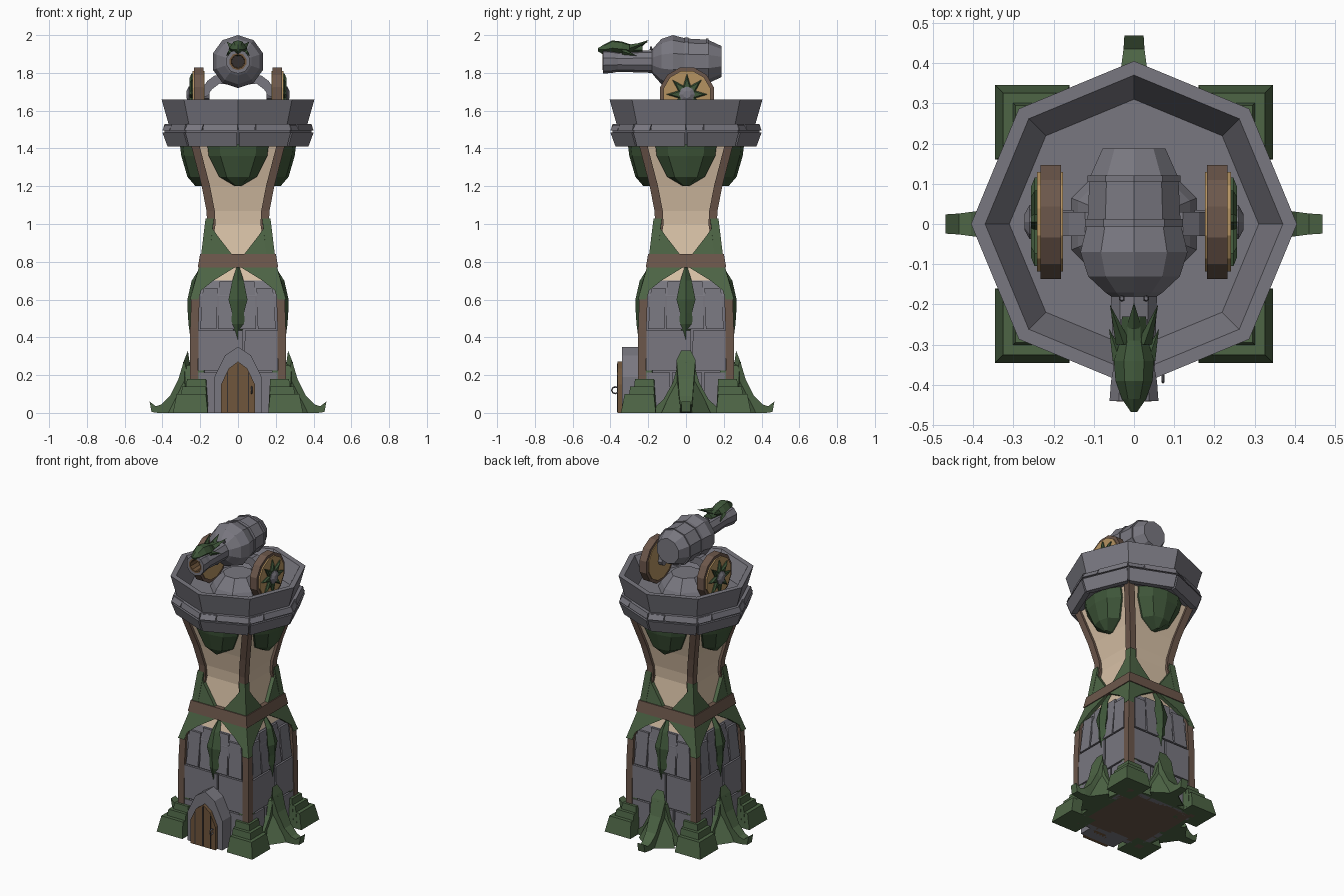
import bpy, bmesh, math
from mathutils import Vector, Matrix

if "Cube" in bpy.data.objects:
    bpy.data.objects.remove(bpy.data.objects["Cube"])

def mat(name, r, g, b):
    m = bpy.data.materials.new(name)
    m.diffuse_color = (r, g, b, 1)
    m.use_nodes = True
    m.node_tree.nodes["Principled BSDF"].inputs["Base Color"].default_value = m.diffuse_color
    return m

GREY = mat("grey_stone", .19, .185, .215)
DARK = mat("dark_gap", .035, .03, .03)
CREAM = mat("cream_plaster", .68, .53, .38)
GREEN = mat("leaf_green", .075, .13, .06)
DEEP = mat("deep_green", .05, .095, .042)
BROWN = mat("beam_brown", .15, .095, .07)
DOOR = mat("door_brown", .16, .092, .045)
TAN = mat("tan_wood", .46, .29, .12)

ALL = (0, 1, 2, 3)      # quarter turns: front, right, back, left
SIDES = (1, 2, 3)

def make(name, parts, mats, turns=(0,), rule=None):
    """Join (verts, faces) parts, repeated in quarter turns, into one object."""
    mats = mats if isinstance(mats, list) else [mats]
    bm = bmesh.new()
    for k in turns:
        rot = Matrix.Rotation(k * math.pi / 2, 3, 'Z')
        for verts, faces in parts:
            vs = [bm.verts.new(rot @ Vector(v)) for v in verts]
            for f in faces:
                bm.faces.new([vs[i] for i in f])
    bmesh.ops.recalc_face_normals(bm, faces=bm.faces)
    if rule:
        for f in bm.faces:
            f.material_index = rule(f.calc_center_median())
    me = bpy.data.meshes.new(name)
    bm.to_mesh(me)
    bm.free()
    for m in mats:
        me.materials.append(m)
    ob = bpy.data.objects.new(name, me)
    bpy.context.collection.objects.link(ob)
    return ob

def loft(rings, caps=True):
    n = len(rings[0])
    verts = [v for r in rings for v in r]
    faces = [(i*n+j, i*n+(j+1) % n, (i+1)*n+(j+1) % n, (i+1)*n+j)
             for i in range(len(rings)-1) for j in range(n)]
    if caps:
        faces += [tuple(range(n)), tuple(range(len(verts)-n, len(verts)))]
    return verts, faces

def circle(r, n, axis, at, c=(0, 0, 0), start=0.0):
    out = []
    for i in range(n):
        a = start + 2 * math.pi * i / n
        p, q = r * math.sin(a), r * math.cos(a)
        out.append({'x': (at, c[1]+p, c[2]+q), 'y': (c[0]+p, at, c[2]+q),
                    'z': (c[0]+p, c[1]+q, at)}[axis])
    return out

def lathe(profile, n, axis, c=(0, 0, 0), start=0.0):
    return loft([circle(r, n, axis, t, c, start) for r, t in profile])

def slab(pts, y0, y1):
    """Outline in (x, z) pushed from y0 to y1."""
    return loft([[(u, y0, z) for u, z in pts], [(u, y1, z) for u, z in pts]])

def mirror(part):
    return [part, ([(-x, y, z) for x, y, z in part[0]], part[1])]

# Tower half-width at each height
P = [(0, .24), (.45, .236), (.62, .23), (.70, .205), (.78, .18), (1.0, .146),
     (1.07, .15), (1.2, .175), (1.45, .24)]

def half(z):
    for (a, ra), (b, rb) in zip(P, P[1:]):
        if z <= b:
            return ra + (rb - ra) * (z - a) / (b - a)
    return P[-1][1]

def plate(pts, off):
    return loft([[(u, -half(z) - off, z) for u, z in pts],
                 [(u, -half(z) + .02, z) for u, z in pts]])

def square(h, z, cx=0, cy=0):
    return [(cx-h, cy-h, z), (cx+h, cy-h, z), (cx+h, cy+h, z), (cx-h, cy+h, z)]

# Square waisted tower: stone below, plaster above, wooden underside
make("tower_body", [loft([square(h, z) for z, h in P])], [GREY, CREAM, BROWN],
     rule=lambda c: 2 if c.z < .01 else (1 if c.z > .70 else 0))
make("corner_beams", [loft([square(.022, z, h-.005, h-.005) for z, h in P])], BROWN, ALL)

# Stone blocks
rows = [(.0, .215, [-.215, -.08, .09, .215]), (.225, .435, [-.215, .03, .215]),
        (.445, .695, [-.205, -.11, -.01, .1, .205])]
blocks = []
for z0, z1, cuts in rows:
    for a, b in zip(cuts, cuts[1:]):
        k = .93 if z1 > .6 else 1
        drop = .035 if z1 > .6 and max(abs(a), abs(b)) > .15 else 0
        blocks.append(plate([(a+.005, z0), (b-.005, z0), ((b-.006)*k, z1-drop), ((a+.006)*k, z1-drop)], .014))
make("stone_blocks", blocks, GREY, ALL)

# Green cloth wrapped round the corners, with belt and hanging leaves
def edge(z):
    return half(z) + .024
drape = [plate([(.025, .83), (edge(.83), .83), (edge(1.03), 1.03), (.11, .94)], .024),
         plate([(0, .78), (edge(.78), .78), (edge(.60), .60), (.13, .70)], .024)]
make("corner_drapes", [q for d in drape for q in mirror(d)], GREEN, ALL)
make("belt", [loft([square(half(z)+.03, z) for z in (.77, .84)])], BROWN)
leaf = [(.77, .008, .2), (.70, .03, .245), (.60, .05, .268), (.53, .032, .266),
        (.47, .036, .262), (.38, .003, .25)]
make("hanging_leaves", [loft([[(-w, -d+.018, z), (0, -d, z), (w, -d+.018, z), (0, -.2, z)]
                              for z, w, d in leaf])], DEEP, ALL)

# Faceted green bowls under the crown
bowl = [(1.44, .165, .31), (1.36, .155, .3), (1.25, .10, .268), (1.2, .015, .225)]
make("crown_brackets", [loft([[(-w, -half(z)+.03, z), (-w, -half(z)-.01, z), (-w*.6, -f*.95, z), (0, -f, z),
                               (w*.6, -f*.95, z), (w, -half(z)-.01, z), (w, -half(z)+.03, z)]
                              for z, w, f in bowl])], DEEP, ALL)

# Stepped corner feet
steps = [(.16, .345, .335, .10), (.16, .315, .31, .14), (.16, .29, .285, .18), (.17, .268, .265, .225)]
feet = []
for a, b, t, z in steps:
    t = b - .02
    feet.append(loft([[(a, a, 0), (b, a, 0), (b, b, 0), (a, b, 0)],
                      [(a, a, z), (t, a+.01, z), (t, t, z), (a+.01, t, z)]]))
make("corner_feet", feet, GREEN, ALL)

# Curled roots on the three sides without a door
root = [(.265, .33, .025, .1), (.285, .28, .05, .08), (.315, .18, .042, 0), (.36, .09, .036, 0),
        (.405, .045, .03, 0), (.435, .035, .026, 0), (.468, .06, .024, .03)]
ridge = []
for i, (d, z, w, _) in enumerate(root):
    low = max(0, z - .07)
    back = d - .01 if i > 3 else .22
    ridge.append([(-w, -d, z), (w, -d, z), (w, -back, 0 if i < 6 else .005), (-w, -back, 0 if i < 6 else .005)])
wing = [(0, .27), (.045, .25), (.07, .16), (.12, .07), (.2, .0), (0, 0)]
wing_part = loft([[(u, -.29 + u*.15, z) for u, z in wing], [(u, -.22, z) for u, z in wing]])
spur = loft([[(.03, -.28, .2), (.04, -.24, .2), (.03, -.23, .2)],
             [(.03, -.37, 0), (.13, -.3, 0), (.03, -.23, 0)]])
make("side_roots", [loft(ridge)] + mirror(wing_part) + mirror(spur), GREEN, SIDES)

# Doorway
def arch(w, s, m, t):
    return [(-w, 0), (w, 0), (w, s), (w*.55, m), (0, t), (-w*.55, m), (-w, s)]
make("door_frame", [slab(arch(.125, .19, .305, .35), -.34, -.2)], GREY)
make("door", [slab(arch(.09, .15, .235, .272), -.362, -.25)], DOOR)
make("door_grooves", [slab([(x-.003, .005), (x+.003, .005), (x+.003, t), (x-.003, t)], -.365, -.355)
                      for x, t in ((-.055, .215), (0, .262), (.055, .215))], DARK)
bpy.ops.mesh.primitive_torus_add(major_segments=8, minor_segments=4, major_radius=.018, minor_radius=.004,
                                 location=(.072, -.375, .12), rotation=(0, math.pi/2, 0))
bpy.context.object.name = "door_handle"
bpy.context.object.data.materials.append(GREY)

# Octagonal crown with a sunken floor
make("crown_ledge", [lathe([(.22, 1.42), (.365, 1.42), (.39, 1.49), (.38, 1.53), (.33, 1.53)], 8, 'z')], GREY)
make("crown_wall", [lathe([(.33, 1.50), (.365, 1.52), (.405, 1.66), (.37, 1.66), (.31, 1.545)], 8, 'z')], GREY)
bricks = []
for i in range(8):
    a0, a1 = i*math.pi/4, (i+1)*math.pi/4
    p, q = Vector((math.sin(a0), math.cos(a0), 0)), Vector((math.sin(a1), math.cos(a1), 0))
    for s, e, z0, z1, r0, r1 in ((.02, .98, 1.41, 1.485, .375, .403), (.01, .66, 1.495, 1.53, .40, .39),
                                 (.68, .99, 1.495, 1.525, .403, .385)):
        u, v = p.lerp(q, s), p.lerp(q, e)
        up = lambda w, r, z: tuple(w*r + Vector((0, 0, z)))
        bricks.append(loft([[up(u, r0, z0), up(v, r0, z0), up(v, .34, z0), up(u, .34, z0)],
                            [up(u, r1, z1), up(v, r1, z1), up(v, .34, z1), up(u, .34, z1)]]))
make("crown_bricks", bricks, GREY)

# Gun mount: pedestal, curved arms, axle
make("pedestal", [lathe([(.17, 1.54), (.15, 1.58), (.09, 1.65)], 8, 'z', start=math.pi/8)], GREY)
arm = [(.06, 1.76), (.11, 1.765), (.15, 1.735), (.175, 1.70), (.2, 1.69)]
make("mount_arms", mirror(loft([[(x-.012, -.03, z-.022), (x-.012, .03, z-.022), (x+.012, .03, z+.022),
                                 (x+.012, -.03, z+.022)] for x, z in arm])), GREY)
WC = (0, .005, 1.686)
make("axle_hubs", mirror(lathe([(.03, .15), (.03, .24), (.042, .24), (.042, .26), (.02, .272)], 8, 'x', WC)), GREY)

# Wheels with green star ornaments
make("wheel_rims", mirror(lathe([(.147, .182), (.147, .232)], 12, 'x', WC, math.pi/12)), BROWN)
make("wheel_faces", mirror(lathe([(.128, .177), (.128, .241)], 12, 'x', WC, math.pi/12)), TAN)
def star(x, k):
    pts = []
    for i in range(16):
        a, r = i*math.pi/8, (.11 if i % 2 == 0 else .05)*k
        pts.append((x, WC[1]+r*math.sin(a), WC[2]+r*math.cos(a)))
    return pts
make("wheel_stars", mirror(loft([star(.238, 1), star(.247, 1), star(.256, .8)])), DEEP)

# Cannon: lathed along y with a bored muzzle
C = (0, 0, 1.86)
make("cannon_barrel", [lathe([(.036, -.32), (.04, -.44), (.064, -.44), (.06, -.39), (.054, -.36), (.06, -.18),
                              (.075, -.17), (.12, -.13), (.14, -.07), (.122, .0), (.116, .115),
                              (.082, .188)], 10, 'y', C)],
     [GREY, DARK], rule=lambda c: 1 if c.y < -.315 and c.y > -.325 else 0)
make("cannon_bands", [lathe([(.115, -.008), (.128, -.008), (.128, .012), (.115, .012)], 10, 'y', C),
                      lathe([(.1, .105), (.121, .105), (.121, .12), (.1, .12)], 10, 'y', C)], GREY)
make("muzzle_liner", [loft([circle(r, 10, 'y', y, C) for r, y in
                            ((.046, -.441), (.036, -.441), (.033, -.33), (.046, -.441))], caps=False)], DOOR)
make("collar_rivets", [lathe([(.008, 1.9 + .02), (.005, 1.94)], 6, 'z', (s*.03, -.185, 0)) for s in (-1, 1)], GREY)

# Horned beast head resting on the muzzle
head = [(-.467, .008, 1.915, 1.93), (-.435, .03, 1.895, 1.95), (-.39, .046, 1.89, 1.972),
        (-.34, .05, 1.885, 1.966), (-.29, .034, 1.89, 1.95), (-.23, .03, 1.9, 1.945)]
make("beast_head", [loft([[(-w, y, (a+b)/2), (-w*.5, y, b-.006), (0, y, b), (w*.5, y, b-.006), (w, y, (a+b)/2), (0, y, a)]
                          for y, w, a, b in head])], DEEP)
def spike(base, tip, r):
    b = Vector(base)
    vs = [tuple(b + Vector(d)*r) for d in ((1, 0, 0), (0, 0, 1), (-1, 0, 0), (0, 0, -1))] + [tip]
    return vs, [(0, 1, 2, 3), (0, 1, 4), (1, 2, 4), (2, 3, 4), (3, 0, 4)]
make("beast_horns", mirror(spike((.025, -.3, 1.93), (.06, -.2, 1.965), .02))
     + mirror(spike((.035, -.34, 1.915), (.062, -.26, 1.89), .018))
     + [spike((0, -.26, 1.935), (0, -.195, 1.975), .02)], DEEP)
